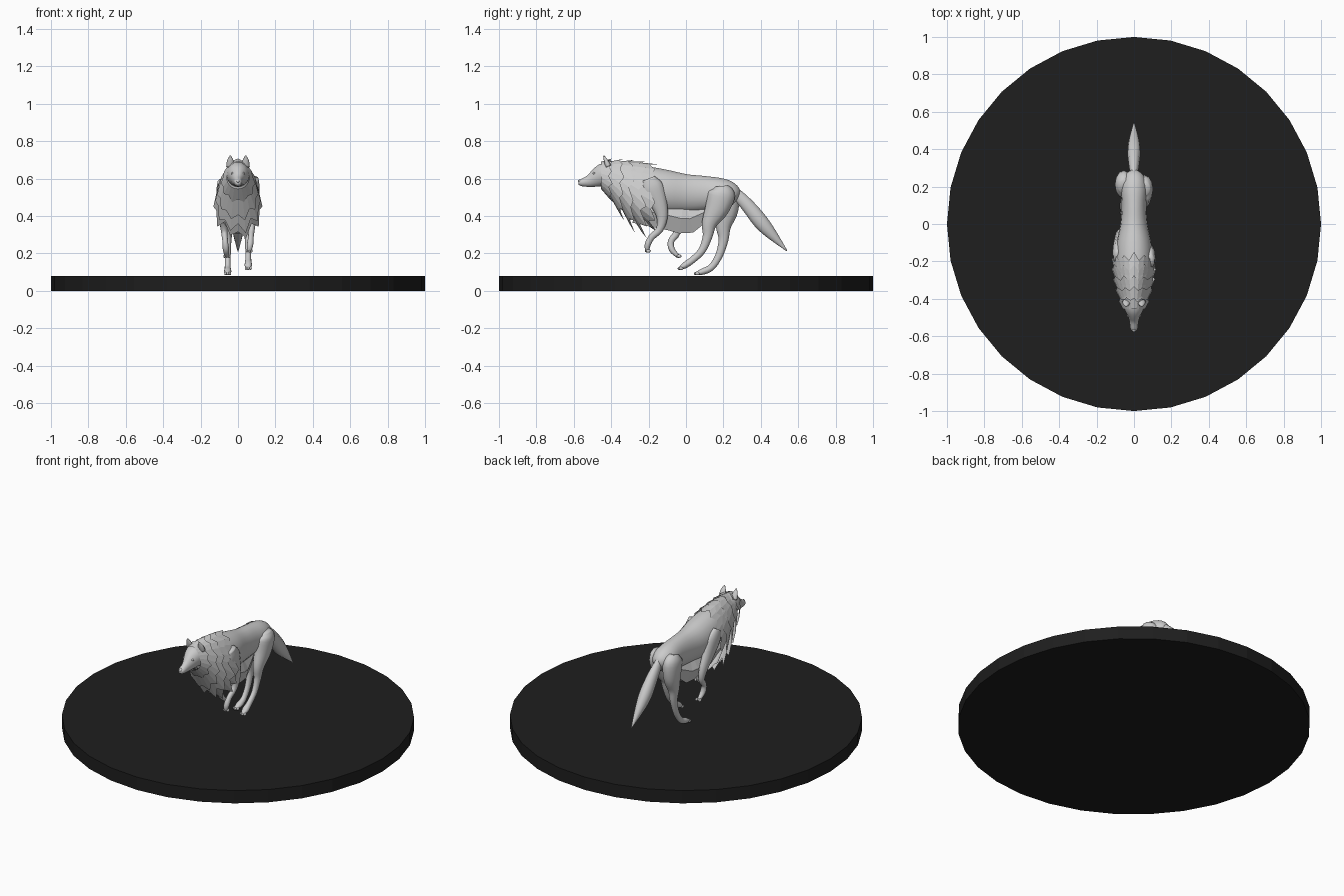
import bpy, bmesh, math, random
from mathutils import Vector

if "Cube" in bpy.data.objects:
    bpy.data.objects.remove(bpy.data.objects["Cube"])
random.seed(4)


def finish(name, bm, smooth=True):
    bmesh.ops.recalc_face_normals(bm, faces=bm.faces)
    me = bpy.data.meshes.new(name)
    bm.to_mesh(me)
    bm.free()
    for p in me.polygons:
        p.use_smooth = smooth
    ob = bpy.data.objects.new(name, me)
    bpy.context.collection.objects.link(ob)
    return ob


def spline(pts, steps):
    """Catmull-Rom resampling of tuples."""
    p = [pts[0]] + list(pts) + [pts[-1]]
    out = []
    for i in range(1, len(p) - 2):
        for s in range(steps):
            t = s / steps
            out.append([0.5 * (2 * b + (c - a) * t + (2 * a - 5 * b + 4 * c - d) * t * t
                        + (3 * b - a - 3 * c + d) * t ** 3)
                        for a, b, c, d in zip(p[i - 1], p[i], p[i + 1], p[i + 2])])
    return out + [list(pts[-1])]


def tube(name, pts, sides=14, steps=3, smooth=True, x=0, dx=0):
    """Loft ellipses along (y, z, half width, half height); x drifts by dx along the path."""
    pts = spline(pts, steps)
    bm = bmesh.new()
    rings = []
    for i, (y, z, rx, rn) in enumerate(pts):
        a, b = pts[max(i - 1, 0)], pts[min(i + 1, len(pts) - 1)]
        t = Vector((0, b[0] - a[0], b[1] - a[1])).normalized()
        n = Vector((0, -t.z, t.y))
        cx = x + dx * i / (len(pts) - 1)
        rings.append([bm.verts.new(Vector((cx + rx * math.cos(k), y, z)) + n * rn * math.sin(k))
                      for k in (2 * math.pi * j / sides for j in range(sides))])
    for r, q in zip(rings, rings[1:]):
        for j in range(sides):
            k = (j + 1) % sides
            bm.faces.new((r[j], r[k], q[k], q[j]))
    bm.faces.new(rings[0])
    bm.faces.new(rings[-1])
    return finish(name, bm, smooth)


def collar(name, front, rear, n=22):
    """Jagged fur sheet between two rings given as (y, top z, bottom z, half width)."""
    bm = bmesh.new()
    rows = [[], [], []]
    for j in range(n):
        a = 2 * math.pi * (j + 0.5) / n
        tip = (1.0 if j % 2 else 0.72) + random.uniform(-0.06, 0.1)
        for row, t in zip(rows, (0, 0.45, tip)):
            y, top, bot, w = [f + (r - f) * t for f, r in zip(front, rear)]
            c, h = (top + bot) / 2, (top - bot) / 2
            s = math.sin(a)
            row.append(bm.verts.new((w * math.cos(a) * (1 - 0.2 * s), y, c + h * s)))
    for r, q in zip(rows, rows[1:]):
        for j in range(n):
            k = (j + 1) % n
            bm.faces.new((r[j], r[k], q[k], q[j]))
    return finish(name, bm, False)


def ball(name, loc, scale):
    bm = bmesh.new()
    bmesh.ops.create_uvsphere(bm, u_segments=10, v_segments=6, radius=1)
    for v in bm.verts:
        v.co = Vector([c * s + o for c, s, o in zip(v.co, scale, loc)])
    return finish(name, bm)


# Round display base
bm = bmesh.new()
bmesh.ops.create_cone(bm, cap_ends=True, segments=32, radius1=1, radius2=1, depth=0.08)
bmesh.ops.translate(bm, verts=bm.verts, vec=(0, 0, 0.04))
base = finish("base", bm, False)
mat = bpy.data.materials.new("black")
mat.diffuse_color = (0.013, 0.013, 0.013, 1)
mat.use_nodes = True
mat.node_tree.nodes["Principled BSDF"].inputs["Base Color"].default_value = mat.diffuse_color
base.data.materials.append(mat)

# Torso and tail
tube("torso", [(-.40, .60, .05, .06), (-.25, .56, .09, .11), (-.12, .53, .095, .12), (0, .52, .073, .105),
               (.10, .52, .066, .095), (.20, .52, .07, .08), (.26, .51, .05, .055), (.285, .50, .01, .015)], 18, 4)
tube("tail", [(.24, .55, .015, .025), (.33, .455, .03, .038), (.42, .345, .034, .04), (.54, .213, .003, .003)], 10, 5)

# Head
tube("head", [(-.574, .577, .01, .01), (-.558, .578, .02, .02), (-.515, .587, .026, .034),
              (-.475, .604, .042, .052), (-.43, .622, .06, .066), (-.37, .62, .06, .07)])
ball("nose", (0, -.568, .586), (.011, .01, .009))
for s, side in ((1, "right"), (-1, "left")):
    ball(side + "_eye", (s * .03, -.492, .628), (.007, .007, .006))
    tube(side + "_ear", [(-.415, .665, .022, .016), (-.428, .695, .018, .011), (-.44, .722, .004, .003)],
         8, x=s * .041)

# Layered mane: each collar starts further back and flares wider and lower
for i in range(5):
    t = i / 4
    low = .475 - .19 * math.sin(t * 2.1)
    front = (-.455 + .175 * t, .69, .545 - .125 * t, .058 + .04 * t)
    rear = (-.395 + .235 * t, .707 - .03 * t * t, low, .09 + .036 * math.sin(t * 2))
    collar(f"mane_layer_{i + 1}", front, rear)

# Hanging chest and belly fur
tube("belly_fur", [(-.27, .44, .07, .09), (-.08, .40, .07, .09), (.02, .385, .058, .088), (.14, .445, .02, .03)],
     6, 2, False)


def leg(name, side, path, widths):
    """Taper shared by each pair of legs, bent along its own (y, z) path, with toes."""
    x, dx = side * widths[0], side * widths[1]
    tube(name, [p + w for p, w in zip(path, widths[2])], 12, 4, x=x, dx=dx)
    y, z = path[-1]
    for i in (-1, 0, 1):
        ball(f"{name}_toe_{i + 2}", (x + dx + i * .012, y + abs(i) * .006, z), (.007, .013, .009))


hind = (.055, 0, [(.03, .035), (.047, .073), (.043, .064), (.03, .041), (.02, .026),
                  (.016, .02), (.016, .018), (.02, .017), (.012, .009)])
fore = (.09, -.03, [(.02, .035), (.03, .06), (.028, .048), (.022, .031),
                    (.017, .02), (.015, .017), (.017, .016), (.011, .01)])
leg("right_hind_leg", 1, [(.19, .56), (.19, .52), (.165, .44), (.125, .36), (.115, .29),
                          (.085, .215), (.035, .165), (-.005, .137), (-.032, .12)], hind)
leg("left_hind_leg", -1, [(.2, .56), (.21, .52), (.215, .43), (.2, .345), (.2, .27),
                          (.175, .185), (.135, .125), (.09, .103), (.055, .092)], hind)
leg("right_front_leg", 1, [(-.2, .6), (-.18, .55), (-.15, .48), (-.128, .4),
                           (-.14, .33), (-.185, .285), (-.205, .245), (-.207, .213)], fore)
leg("left_front_leg", -1, [(-.18, .58), (-.15, .53), (-.105, .45), (-.06, .37),
                           (-.05, .31), (-.08, .265), (-.075, .22), (-.043, .185)], fore)
